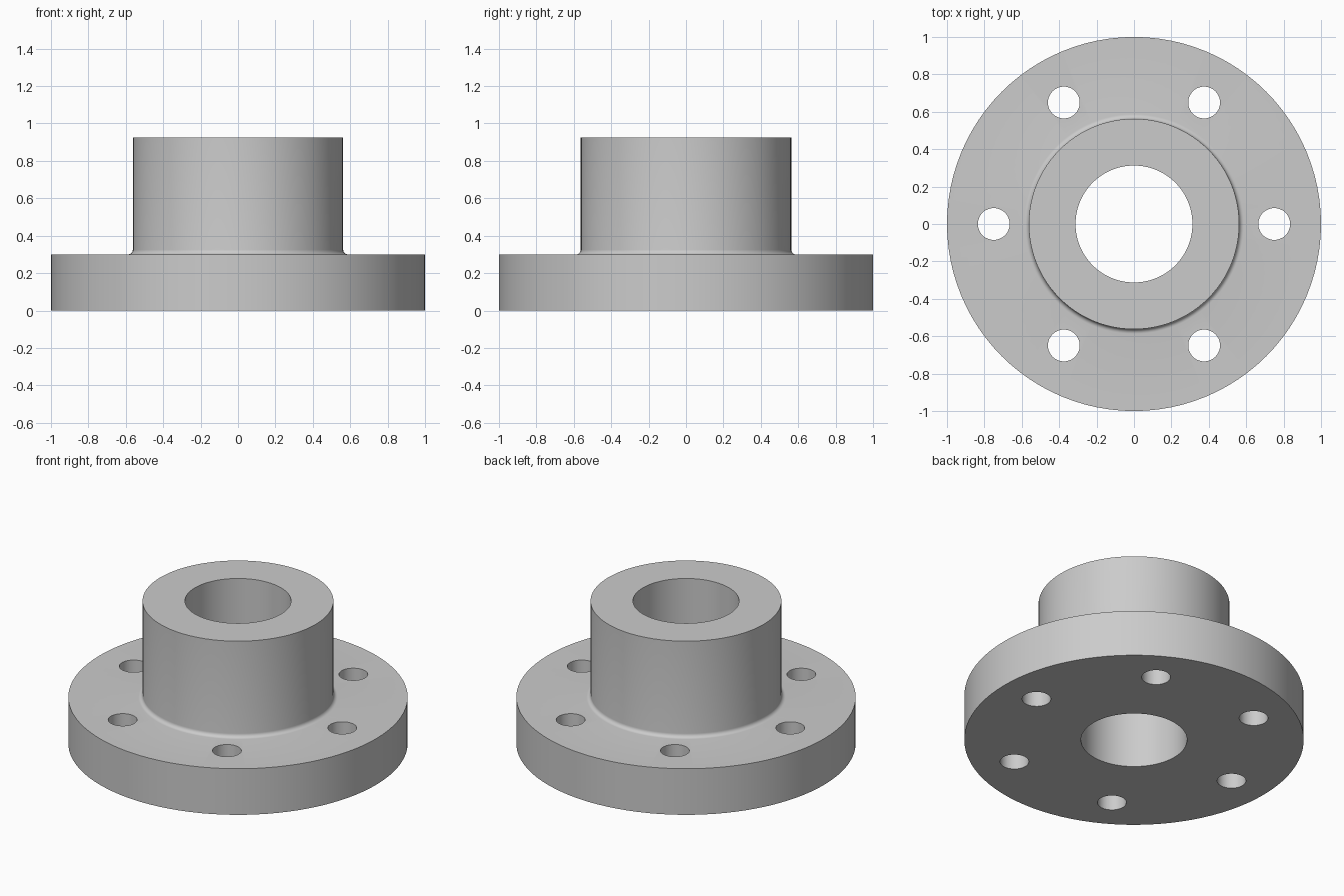
import bpy, bmesh
from math import sin, cos, pi, radians

cube = bpy.data.objects.get("Cube")
if cube:
    bpy.data.objects.remove(cube, do_unlink=True)

# Dimensions
FLANGE_R, FLANGE_H = 1.0, 0.30
HUB_R, TOTAL_H = 0.5625, 0.925
BORE_R, FILLET = 0.3125, 0.025
BOLT_R, BOLT_CIRCLE, BOLTS = 0.085, 0.75, 6

steel = bpy.data.materials.new("plain_grey")
steel.use_nodes = True
grey = (0.6, 0.6, 0.6, 1)
steel.diffuse_color = grey
steel.node_tree.nodes["Principled BSDF"].inputs["Base Color"].default_value = grey


def new_object(name, bm):
    bmesh.ops.recalc_face_normals(bm, faces=bm.faces)
    mesh = bpy.data.meshes.new(name)
    bm.to_mesh(mesh)
    bm.free()
    obj = bpy.data.objects.new(name, mesh)
    bpy.context.collection.objects.link(obj)
    mesh.materials.append(steel)
    return obj


def lathe(name, profile, steps):
    """Turn a closed (radius, height) profile around the z axis."""
    bm = bmesh.new()
    verts = [bm.verts.new((r, 0, z)) for r, z in profile]
    edges = [bm.edges.new((v, verts[i - 1])) for i, v in enumerate(verts)]
    bmesh.ops.spin(bm, geom=verts + edges, cent=(0, 0, 0), axis=(0, 0, 1),
                   angle=2 * pi, steps=steps, use_merge=True)
    bmesh.ops.remove_doubles(bm, verts=bm.verts, dist=1e-5)
    return new_object(name, bm)


# Flange, hub and bore in one turned body, with a small fillet at the hub foot
fillet = [(HUB_R + FILLET * (1 - cos(a)), FLANGE_H + FILLET * (1 - sin(a)))
          for a in (radians(90 - 15 * i) for i in range(7))]
profile = [(BORE_R, 0), (FLANGE_R, 0), (FLANGE_R, FLANGE_H)]
profile += fillet_path if (fillet_path := [
    (HUB_R + FILLET - FILLET * sin(t), FLANGE_H + FILLET - FILLET * cos(t))
    for t in (radians(15 * i) for i in range(7))]) else fillet
profile += [(HUB_R, TOTAL_H), (BORE_R, TOTAL_H)]
flange = lathe("hub_flange", profile, 96)

# Bolt hole cutters
bm = bmesh.new()
for i in range(BOLTS):
    a = 2 * pi * i / BOLTS
    made = bmesh.ops.create_cone(bm, cap_ends=True, segments=48, radius1=BOLT_R,
                                 radius2=BOLT_R, depth=3 * FLANGE_H)
    bmesh.ops.translate(bm, verts=made["verts"],
                        vec=(BOLT_CIRCLE * cos(a), BOLT_CIRCLE * sin(a), FLANGE_H / 2))
cutter = new_object("bolt_hole_cutter", bm)
cutter.hide_render = True

# Drill the bolt holes
drill = flange.modifiers.new("bolt_holes", "BOOLEAN")
drill.operation = "DIFFERENCE"
drill.solver = "EXACT"
drill.object = cutter
bpy.ops.object.select_all(action="DESELECT")
flange.select_set(True)
bpy.context.view_layer.objects.active = flange
bpy.ops.object.modifier_apply(modifier=drill.name)
bpy.data.objects.remove(cutter, do_unlink=True)

bpy.ops.object.shade_smooth_by_angle(angle=radians(30))
